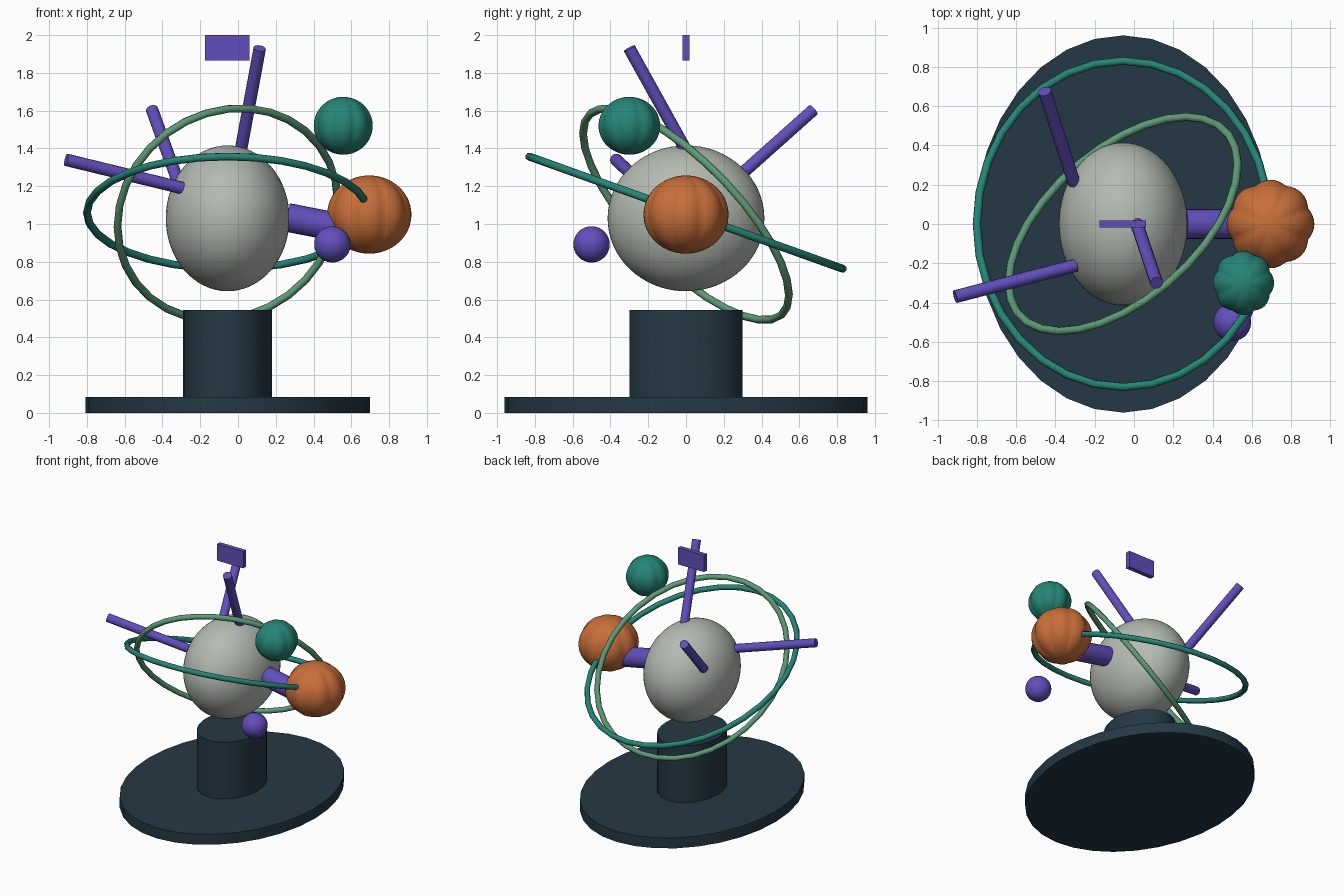
import bpy
import math
from mathutils import Vector

if "Cube" in bpy.data.objects:
    bpy.data.objects.remove(bpy.data.objects["Cube"])

CX = -0.055  # axis of the pedestal and core


def material(name, rgb):
    m = bpy.data.materials.new(name)
    m.diffuse_color = (*rgb, 1)
    m.use_nodes = True
    m.node_tree.nodes["Principled BSDF"].inputs["Base Color"].default_value = m.diffuse_color
    return m


SLATE = material("dark slate", (0.018, 0.040, 0.058))
GREY = material("pale grey", (0.456, 0.497, 0.445))
PURPLE = material("violet", (0.122, 0.076, 0.503))
TEAL = material("teal", (0.019, 0.235, 0.181))
GREEN = material("sage green", (0.114, 0.328, 0.188))
ORANGE = material("orange", (0.578, 0.156, 0.042))


def finish(name, mat, smooth=True, angle=35):
    ob = bpy.context.object
    ob.name = name
    ob.data.materials.clear()
    ob.data.materials.append(mat)
    bpy.ops.object.transform_apply(location=False, rotation=False, scale=True)
    if smooth:
        bpy.ops.object.shade_smooth_by_angle(angle=math.radians(angle))
    return ob


def disc(name, rx, ry, z0, z1, mat):
    bpy.ops.mesh.primitive_cylinder_add(vertices=32, radius=1, depth=z1 - z0,
                                        location=(CX, 0, (z0 + z1) / 2))
    bpy.context.object.scale = (rx, ry, 1)
    return finish(name, mat)


def ball(name, loc, radii, mat, lobes=0, depth=0.0):
    bpy.ops.mesh.primitive_uv_sphere_add(segments=64, ring_count=32, radius=1, location=loc)
    ob = bpy.context.object
    if lobes:  # vertical grooves between rounded lobes
        for v in ob.data.vertices:
            t = math.atan2(v.co.y, v.co.x)
            k = 1 - depth * (1 - abs(math.cos(lobes * t / 2)))
            v.co.x *= k
            v.co.y *= k
    ob.scale = radii
    return finish(name, mat)


def rod(name, start, end, radius, mat, sides=16):
    a, b = Vector(start), Vector(end)
    bpy.ops.mesh.primitive_cylinder_add(vertices=sides, radius=radius,
                                        depth=(b - a).length, location=(a + b) / 2)
    bpy.context.object.rotation_euler = (b - a).to_track_quat('Z', 'Y').to_euler()
    return finish(name, mat)


def ring(name, centre, a, b, radius, mat, n=32):
    c, a, b = Vector(centre), Vector(a), Vector(b)
    cu = bpy.data.curves.new(name, 'CURVE')
    cu.dimensions = '3D'
    cu.bevel_depth = radius
    cu.bevel_resolution = 2
    sp = cu.splines.new('POLY')
    sp.points.add(n - 1)
    sp.use_cyclic_u = True
    for i, p in enumerate(sp.points):
        t = 2 * math.pi * i / n
        p.co = (*(c + a * math.cos(t) + b * math.sin(t)), 1)
    ob = bpy.data.objects.new(name, cu)
    bpy.context.collection.objects.link(ob)
    bpy.ops.object.select_all(action='DESELECT')
    ob.select_set(True)
    bpy.context.view_layer.objects.active = ob
    bpy.ops.object.convert(target='MESH')
    return finish(name, mat, angle=50)


# Pedestal
disc("base_plate", 0.7525, 0.96, 0, 0.085, SLATE)
disc("column", 0.235, 0.30, 0.08, 0.545, SLATE)

# Central body
ball("core", (CX, 0, 1.03), (0.3275, 0.415, 0.386), GREY)

# Tilted orbit rings
ring("teal_ring", (CX, 0, 1.06), (0.745, 0, 0), (0, 0.83, -0.297), 0.021, TEAL)
ring("green_ring", (CX, 0, 1.052), (0.583, 0.30, 0.065), (0, 0.455, -0.557), 0.021, GREEN)

# Rods standing on the core surface
rod("front_left_rod", (-0.295, -0.21, 1.19), (-0.91, -0.37, 1.34), 0.033, PURPLE)
rod("back_left_rod", (-0.305, 0.21, 1.19), (-0.455, 0.675, 1.605), 0.033, PURPLE)
rod("top_rod", (0.015, 0, 1.39), (0.115, -0.30, 1.93), 0.033, PURPLE)
rod("thick_rod", (0.26, 0, 1.035), (0.62, 0, 0.965), 0.076, PURPLE, 24)

# Outer balls
ball("orange_ball", (0.695, 0, 1.05), (0.223, 0.225, 0.207), ORANGE, 8, 0.07)
ball("teal_ball", (0.557, -0.30, 1.52), (0.156, 0.163, 0.153), TEAL, 8, 0.07)
ball("small_ball", (0.50, -0.50, 0.892), (0.096, 0.096, 0.096), PURPLE)

# Floating plate above the core
bpy.ops.mesh.primitive_cube_add(size=1, location=(-0.0575, 0, 1.9325))
bpy.context.object.scale = (0.235, 0.036, 0.135)
finish("top_plate", PURPLE, smooth=False)
